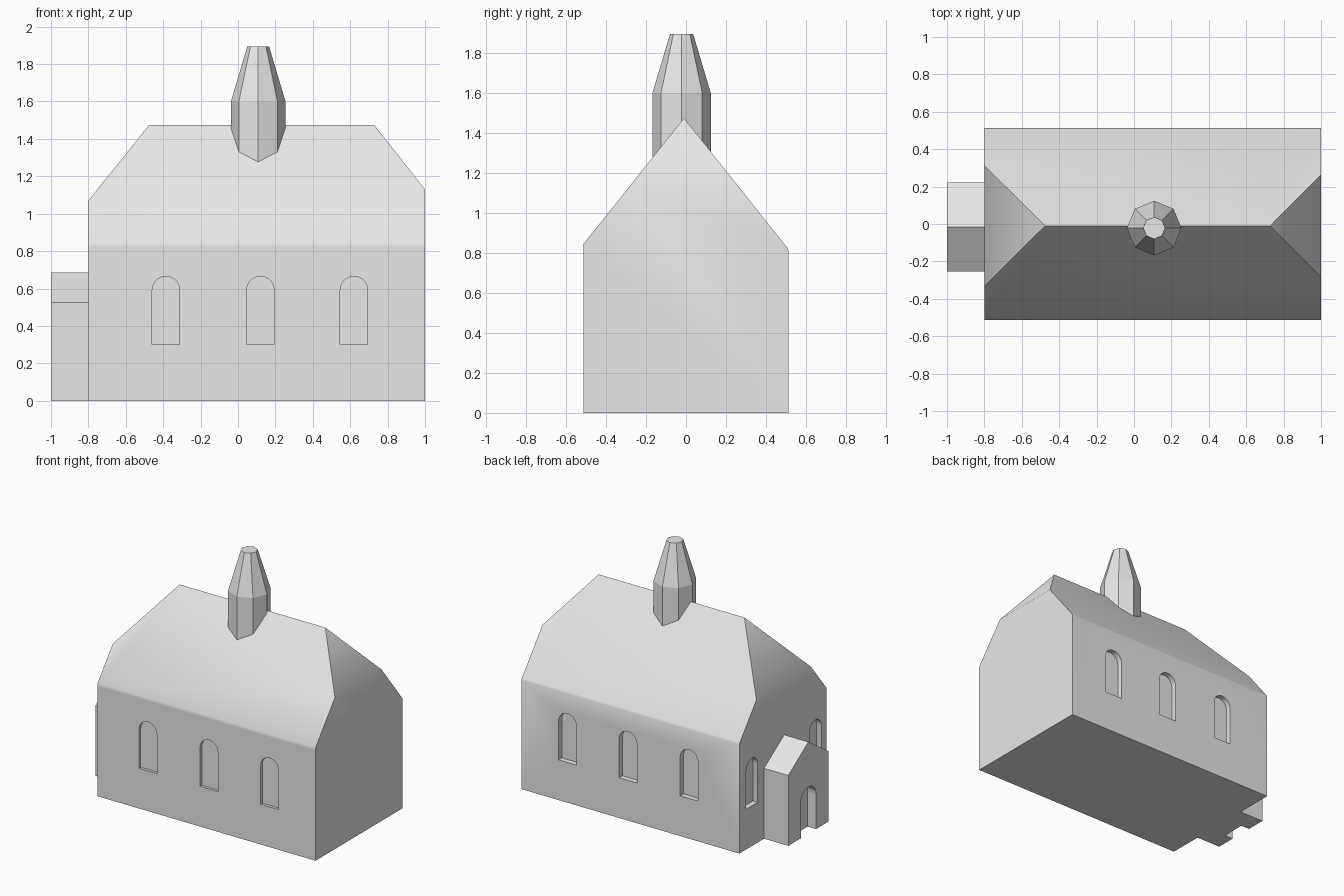
import bpy, bmesh, math
from mathutils import Vector

if "Cube" in bpy.data.objects:
    bpy.data.objects.remove(bpy.data.objects["Cube"])

stone = bpy.data.materials.new("light grey stone")
stone.diffuse_color = (0.8, 0.8, 0.8, 1)
stone.use_nodes = True
stone.node_tree.nodes["Principled BSDF"].inputs["Base Color"].default_value = stone.diffuse_color


def make(name, bm):
    bmesh.ops.recalc_face_normals(bm, faces=bm.faces)
    me = bpy.data.meshes.new(name)
    bm.to_mesh(me)
    bm.free()
    ob = bpy.data.objects.new(name, me)
    bpy.context.collection.objects.link(ob)
    me.materials.append(stone)
    return ob


def prism(points, offset):
    """Solid made by sweeping a flat outline along an offset."""
    bm = bmesh.new()
    face = bm.faces.new([bm.verts.new(p) for p in points])
    ext = bmesh.ops.extrude_face_region(bm, geom=[face], use_keep_orig=True)
    verts = [v for v in ext["geom"] if isinstance(v, bmesh.types.BMVert)]
    bmesh.ops.translate(bm, vec=offset, verts=verts)
    bmesh.ops.recalc_face_normals(bm, faces=bm.faces)
    return bm


def arch(c, w, z0, z1, n=10):
    """Round-topped outline as (across, height) pairs."""
    r = w / 2
    pts = [(c - r, z0), (c + r, z0)]
    for i in range(n + 1):
        a = math.pi * i / n
        pts.append((c + r * math.cos(a), z1 - r + r * math.sin(a)))
    return pts


def carve(ob, cutter):
    """Cut a niche, then drop the cutter."""
    cutter.hide_render = True
    mod = ob.modifiers.new("niche", 'BOOLEAN')
    mod.operation = 'DIFFERENCE'
    mod.solver = 'EXACT'
    mod.object = cutter
    bpy.context.view_layer.objects.active = ob
    bpy.ops.object.modifier_apply(modifier=mod.name)
    bpy.data.objects.remove(cutter)


# Main hall: gabled section swept along x, ends clipped into half hips
section = [(-0.513, 0), (0.513, 0), (0.513, 0.813), (0.507, 0.826),
           (-0.01, 1.475), (-0.513, 0.845), (-0.513, 0.82)]
bm = prism([(-0.8, y, z) for y, z in section], (1.8, 0, 0))
for ridge, wall in (((-0.475, 1.475), (-0.8, 1.07)), ((0.728, 1.475), (1.0, 1.13))):
    side = -1 if wall[0] < 0 else 1
    dx, dz = abs(wall[0] - ridge[0]), ridge[1] - wall[1]
    cut = bmesh.ops.bisect_plane(
        bm, geom=bm.verts[:] + bm.edges[:] + bm.faces[:], clear_outer=True,
        plane_co=(ridge[0], 0, ridge[1]),
        plane_no=Vector((side * dz, 0, dx)).normalized())
    rim = [e for e in cut["geom_cut"] if isinstance(e, bmesh.types.BMEdge)]
    bmesh.ops.holes_fill(bm, edges=rim, sides=0)
hall = make("hall", bm)

# Long-side window niches
for x in (-0.385, 0.12, 0.62):
    outline = arch(x, 0.147, 0.3, 0.665)
    carve(hall, make("cutter", prism([(u, -0.6, z) for u, z in outline], (0, 0.107, 0))))
    carve(hall, make("cutter", prism([(u, 0.6, z) for u, z in outline], (0, -0.127, 0))))

# Entrance-end window niches
for y in (-0.385, 0.365):
    outline = arch(y, 0.135, 0.3, 0.655)
    carve(hall, make("cutter", prism([(-0.9, u, z) for u, z in outline], (0.14, 0, 0))))

# Soft shading from walls into roof, with a crisp rear eave
bpy.ops.object.select_all(action='DESELECT')
hall.select_set(True)
bpy.context.view_layer.objects.active = hall
bpy.ops.object.shade_smooth_by_angle(angle=math.radians(42))
sharp = hall.data.attributes.get("sharp_edge")
if sharp is None:
    sharp = hall.data.attributes.new("sharp_edge", 'BOOLEAN', 'EDGE')
for e in hall.data.edges:
    a, b = (hall.data.vertices[i].co for i in e.vertices)
    if min(a.y, b.y) > 0.5 and 0.8 < min(a.z, b.z) and max(a.z, b.z) < 0.84:
        sharp.data[e.index].value = True

# Porch with a doorway niche
gable = [(-0.253, 0), (0.222, 0), (0.222, 0.525), (-0.015, 0.685), (-0.253, 0.525)]
porch = make("porch", prism([(-1, y, z) for y, z in gable], (0.2, 0, 0)))
door = arch(-0.015, 0.18, -0.1, 0.35)
carve(porch, make("cutter", prism([(-1.1, u, z) for u, z in door], (0.17, 0, 0))))

# Eight-sided ridge turret: straight drum and tapered cap
bm = bmesh.new()
rings = []
for z, r in ((1.2, 0.146), (1.6, 0.146), (1.895, 0.058)):
    rings.append([bm.verts.new((0.108 + r * math.cos(i * math.pi / 4),
                                -0.022 + r * math.sin(i * math.pi / 4), z))
                  for i in range(8)])
for low, high in zip(rings, rings[1:]):
    for i in range(8):
        j = (i + 1) % 8
        bm.faces.new((low[i], low[j], high[j], high[i]))
bm.faces.new(rings[0])
bm.faces.new(rings[-1])
make("turret", bm)
